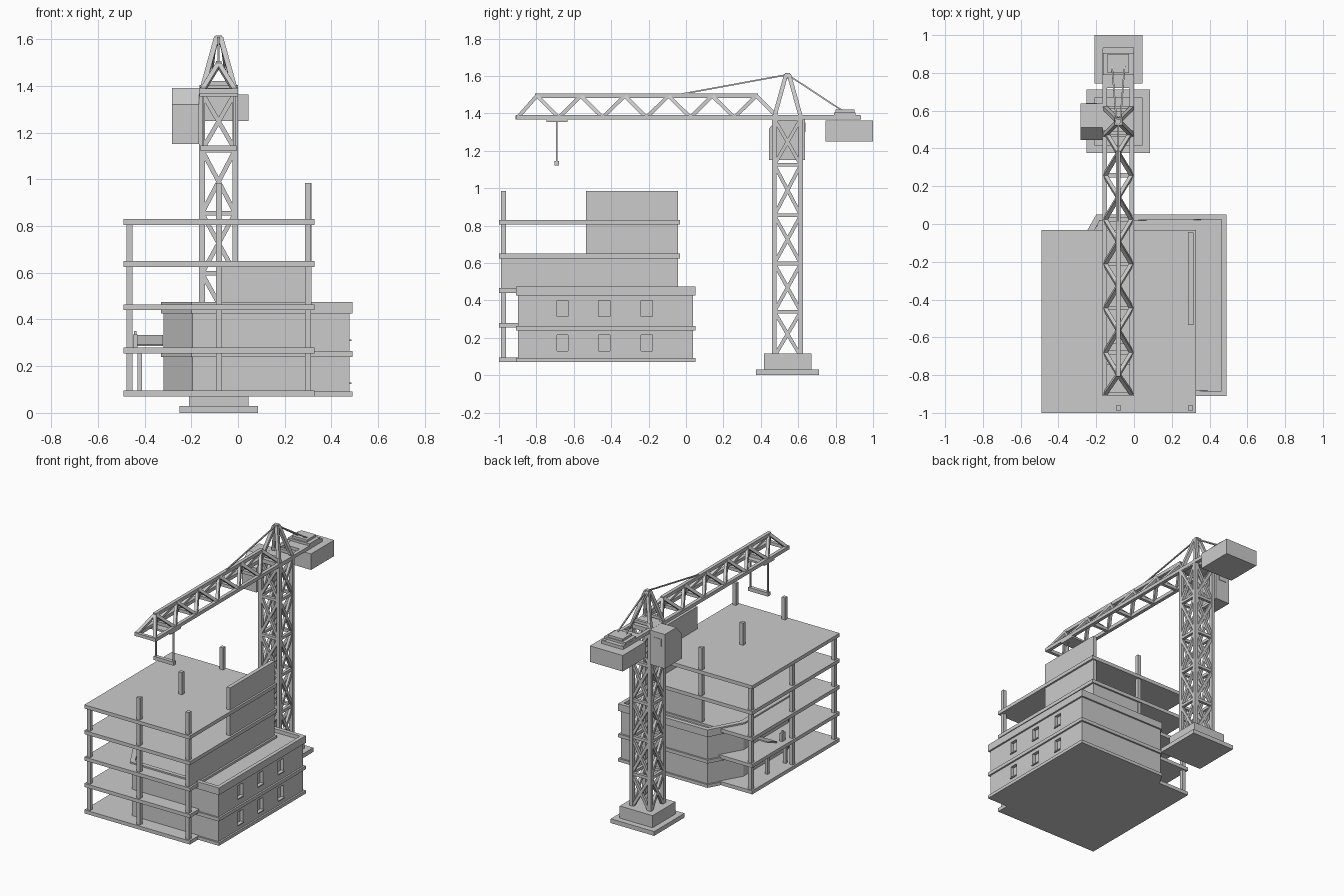
import bpy, bmesh, math
from mathutils import Vector, Matrix

if "Cube" in bpy.data.objects:
    bpy.data.objects.remove(bpy.data.objects["Cube"])

def box(bm, x0, x1, y0, y1, z0, z1):
    m = Matrix.Translation(((x0+x1)/2, (y0+y1)/2, (z0+z1)/2)) @ Matrix.Diagonal((x1-x0, y1-y0, z1-z0, 1))
    bmesh.ops.create_cube(bm, size=1, matrix=m)

def bar(bm, a, b, w, h=None):
    a, b = Vector(a), Vector(b)
    d = b - a
    z = d.normalized()
    x = Vector((1, 0, 0)) if abs(z.x) < 0.9 else Vector((0, 1, 0))
    y = z.cross(x).normalized()
    x = y.cross(z)
    m = Matrix((x, y, z)).transposed().to_4x4()
    m = Matrix.Translation((a+b)/2) @ m @ Matrix.Diagonal((w, h or w, d.length, 1))
    bmesh.ops.create_cube(bm, size=1, matrix=m)

def prism(bm, pts, z0, z1):
    f = bm.faces.new([bm.verts.new((x, y, z0)) for x, y in pts])
    r = bmesh.ops.extrude_face_region(bm, geom=[f], use_keep_orig=True)
    bmesh.ops.translate(bm, vec=(0, 0, z1-z0), verts=[v for v in r['geom'] if isinstance(v, bmesh.types.BMVert)])
    bmesh.ops.recalc_face_normals(bm, faces=bm.faces)

def finish(name, bm):
    me = bpy.data.meshes.new(name)
    bm.to_mesh(me)
    bm.free()
    ob = bpy.data.objects.new(name, me)
    bpy.context.collection.objects.link(ob)
    return ob

def boxes(name, *dims):
    bm = bmesh.new()
    for d in dims:
        box(bm, *d)
    return finish(name, bm)

# concrete frame: floor slabs and columns
floors = [0.07, 0.255, 0.44, 0.625, 0.805]
boxes("floor_slabs", *[(-0.49, 0.327, -1, -0.033, z, z+0.025) for z in floors])
cols = [(x, y, 0.09, 0.81 if x < -0.2 else 0.985)
        for x in (-0.465, -0.081, 0.3) for y in (-0.975, -0.51, -0.055)]
boxes("columns", *[(x-0.013, x+0.013, y-0.013, y+0.013, a, b) for x, y, a, b in cols])

# infill walls on the upper floors
boxes("infill_walls",
      (0.286, 0.314, -0.985, -0.045, 0.46, 0.63), (-0.075, 0.314, -0.07, -0.045, 0.46, 0.63),
      (0.286, 0.314, -0.535, -0.045, 0.645, 0.81), (0.286, 0.314, -0.535, -0.045, 0.825, 0.985))

# finished lower block with chamfered inner corners
def outline(o):
    return [(0.49-o, -0.91+o), (0.49-o, 0.05-o), (-0.2+o/2, 0.05-o),
            (-0.33+o, -0.18), (-0.33+o, -0.68), (-0.2+o/2, -0.91+o)]

bm = bmesh.new()
prism(bm, outline(0.012), 0.08, 0.43)
walls = finish("block_walls", bm)
wins = [(y, z) for y in (-0.66, -0.437, -0.21) for z in (0.125, 0.31)]
cutter = boxes("window_cutter", *[(0.455, 0.52, y-0.03, y+0.03, z, z+0.09) for y, z in wins])
cutter.hide_render = True
mod = walls.modifiers.new("windows", 'BOOLEAN')
mod.object = cutter
mod.solver = 'EXACT'
bpy.context.view_layer.update()
cut = bpy.data.meshes.new_from_object(walls.evaluated_get(bpy.context.evaluated_depsgraph_get()))
walls.modifiers.clear()
walls.data = cut
bpy.data.objects.remove(cutter)
boxes("window_sills", *[(0.46, 0.486, y-0.03, y+0.03, z-0.002, z+0.005) for y, z in wins])

for i, (a, b) in enumerate([(0.07, 0.092), (0.24, 0.264)]):
    bm = bmesh.new()
    prism(bm, outline(0), a, b)
    finish(f"block_band_{i}", bm)
bm = bmesh.new()
prism(bm, outline(0), 0.425, 0.475)
bm.normal_update()
top = max(bm.faces, key=lambda f: f.calc_center_median().z)
bmesh.ops.inset_region(bm, faces=[top], thickness=0.037)
bmesh.ops.inset_region(bm, faces=[top], thickness=0.0005, depth=-0.025)
finish("block_parapet", bm)

# loose site items on the left of the frame
bm = bmesh.new()
bar(bm, (-0.38, -0.38, 0.29), (-0.38, -0.27, 0.33), 0.12, 0.008)
finish("tilted_board", bm)
bm = bmesh.new()
box(bm, -0.45, -0.43, -0.46, -0.42, 0.28, 0.335)
box(bm, -0.445, -0.435, -0.445, -0.435, 0.28, 0.35)
finish("site_tool", bm)
boxes("floor_props", *[(-0.43, -0.41, y-0.01, y+0.01, 0.09, 0.26) for y in (-0.3, -0.5)])

# crane base
CX, CY = -0.083, 0.543
boxes("crane_base", (CX-0.168, CX+0.168, CY-0.168, CY+0.168, 0, 0.03),
      (CX-0.127, CX+0.127, CY-0.127, CY+0.127, 0.03, 0.115))

# lattice tower
bm = bmesh.new()
r = 0.071
corners = [(CX-r, CY-r), (CX+r, CY-r), (CX+r, CY+r), (CX-r, CY+r)]
levels = [0.1, 0.34, 0.597, 0.855, 1.125, 1.37]
for i, p in enumerate(corners):
    q = corners[(i+1) % 4]
    bar(bm, (*p, 0.1), (*p, 1.37), 0.025)
    for a, b in zip(levels, levels[1:]):
        bar(bm, (*p, b), (*q, b), 0.02)
        bar(bm, (*p, a), (*q, b), 0.019)
        bar(bm, (*q, a), (*p, b), 0.019)
finish("crane_tower", bm)

# jib: two bottom chords, one top chord, zigzag lattice
bm = bmesh.new()
zb, zt = 1.378, 1.494
for s in (-1, 1):
    bar(bm, (CX+s*0.071, -0.91, zb), (CX+s*0.071, 0.93, zb), 0.024)
tops = [-0.797 + 0.2345*i for i in range(6)]
bots = [-0.9] + [t + 0.117 for t in tops]
bar(bm, (CX, tops[0]-0.01, zt), (CX, tops[-1]+0.01, zt), 0.024)
for y in bots:
    bar(bm, (CX-0.071, y, zb), (CX+0.071, y, zb), 0.022)
for i, t in enumerate(tops):
    for s in (-1, 1):
        for y in bots[i:i+2]:
            bar(bm, (CX+s*0.071, y, zb), (CX, t, zt), 0.02)
finish("crane_jib", bm)

# tower head
bm = bmesh.new()
for x, y in corners:
    bar(bm, (x, y, 1.38), (CX+(x-CX)*0.12, CY+(y-CY)*0.12, 1.605), 0.022)
box(bm, CX-0.014, CX+0.014, CY-0.014, CY+0.014, 1.585, 1.615)
box(bm, CX-0.083, CX+0.083, CY-0.083, CY+0.083, 1.365, 1.39)
for y in (CY-0.062, CY+0.062):
    bar(bm, (CX-0.07, y, 1.41), (CX+0.07, y, 1.41), 0.02)
finish("crane_head", bm)

# counterweight and winch deck
boxes("counterweight", (-0.21, 0.044, 0.745, 1.0, 1.25, 1.362))
boxes("winch_deck", (-0.165, 0, 0.72, 0.935, 1.366, 1.388),
      (-0.165, 0, 0.79, 0.905, 1.388, 1.404), (-0.14, -0.026, 0.8, 0.9, 1.404, 1.42))

# stay cables
bm = bmesh.new()
bar(bm, (CX, CY, 1.607), (CX, -0.03, 1.502), 0.008)
for s in (-1, 1):
    bar(bm, (CX+s*0.01, CY, 1.607), (CX+s*0.033, 0.835, 1.415), 0.008)
finish("stay_cables", bm)

# operator cabin with a sloped windscreen
bm = bmesh.new()
prof = [(0.445, 1.15), (0.637, 1.15), (0.637, 1.39), (0.51, 1.39), (0.445, 1.32)]
f = bm.faces.new([bm.verts.new((-0.282, y, z)) for y, z in prof])
g = bmesh.ops.extrude_face_region(bm, geom=[f], use_keep_orig=True)
bmesh.ops.translate(bm, vec=(0.115, 0, 0), verts=[v for v in g['geom'] if isinstance(v, bmesh.types.BMVert)])
bmesh.ops.recalc_face_normals(bm, faces=bm.faces)
finish("crane_cabin", bm)
boxes("cabin_window", (-0.255, -0.195, 0.635, 0.64, 1.3, 1.35))

# trolley, hoist ropes and lifting beam
boxes("trolley", (-0.165, 0, -0.745, -0.633, 1.354, 1.367))
boxes("hoist_ropes", *[(CX+s*0.068-0.004, CX+s*0.068+0.004, -0.695, -0.687, 1.14, 1.36) for s in (-1, 1)])
boxes("lifting_beam", (-0.16, -0.006, -0.704, -0.678, 1.12, 1.145))
